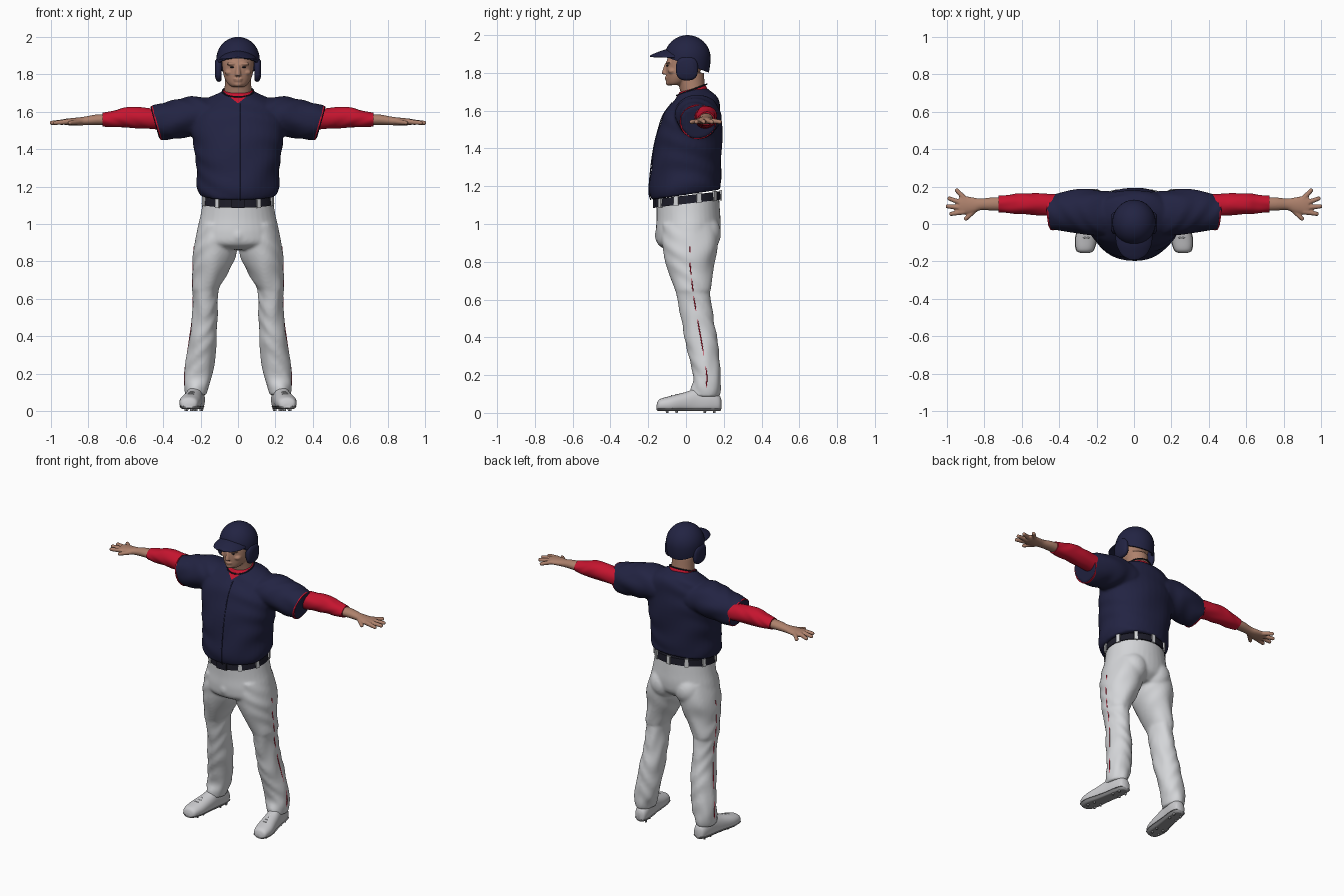
import bpy, bmesh, math
from mathutils import Matrix, Vector

old = bpy.context.scene.objects.get("Cube")
if old:
    bpy.data.objects.remove(old, do_unlink=True)


def material(name, *rgb):
    mat = bpy.data.materials.new(name)
    mat.use_nodes = True
    mat.diffuse_color = (*rgb, 1)
    mat.node_tree.nodes["Principled BSDF"].inputs["Base Color"].default_value = (*rgb, 1)
    return mat


NAVY = material("navy cloth", .016, .017, .055)
RED = material("red cloth", .56, .007, .028)
WHITE = material("white cloth", .66, .67, .69)
SKIN = material("skin", .42, .22, .15)
BLACK = material("black leather", .012, .012, .022)
SHOE = material("shoe leather", .6, .6, .62)
SOLE = material("sole rubber", .3, .3, .31)


def spline(keys, steps):
    """Smooth in-between values of a list of key tuples."""
    rows = [Vector(k) for k in keys]
    last = len(rows) - 1
    for i in range(last):
        a, b, c, d = rows[max(i - 1, 0)], rows[i], rows[i + 1], rows[min(i + 2, last)]
        for s in range(steps):
            t = s / steps
            yield b + (c - a) * (t / 2) + (a * 2 - b * 5 + c * 4 - d) * (t * t / 2) \
                + (b * 3 - a - c * 3 + d) * (t ** 3 / 2)
    yield rows[last]


def loft(bm, axis, keys, side=1, shear=0, folds=0, square=1, steps=6, count=36):
    """Closed skin over ellipses given as (along, centre u, centre v, radius u, radius v)."""
    rings = []
    for along, cu, cv, ru, rv in spline(keys, steps):
        ring = []
        for i in range(count):
            ang = math.tau * i / count
            grow = folds * math.sin(along * 45 + 3 * math.sin(ang * 2 + along * 9))
            c, s = math.cos(ang), math.sin(ang)
            du = math.copysign(abs(c) ** square, c) * (ru + grow)
            dv = math.copysign(abs(s) ** square, s) * (rv + grow)
            a, u, v = along + shear * dv, cu + du, cv + dv
            x, y, z = {"x": (a, u, v), "y": (u, a, v), "z": (u, v, a)}[axis]
            ring.append(bm.verts.new((x * side, y, z)))
        rings.append(ring)
    for lower, upper in zip(rings, rings[1:]):
        for i in range(count):
            j = (i + 1) % count
            bm.faces.new((lower[i], lower[j], upper[j], upper[i]))
    bm.faces.new(rings[0])
    bm.faces.new(rings[-1])
    return [v for ring in rings for v in ring]


def blob(bm, centre, size):
    place = Matrix.Translation(centre) @ Matrix.Diagonal((*size, 1))
    return bmesh.ops.create_uvsphere(bm, u_segments=32, v_segments=20, radius=1, matrix=place)["verts"]


def finish(name, bm, mat, voxel=0, smooth=4, shell=0):
    """Turn the bmesh into an object, fusing its pieces when a voxel size is given."""
    bmesh.ops.recalc_face_normals(bm, faces=bm.faces)
    mesh = bpy.data.meshes.new(name)
    bm.to_mesh(mesh)
    bm.free()
    obj = bpy.data.objects.new(name, mesh)
    bpy.context.scene.collection.objects.link(obj)
    mesh.materials.append(mat)
    if voxel:
        fuse = obj.modifiers.new("fuse", "REMESH")
        fuse.mode, fuse.voxel_size = "VOXEL", voxel
        relax = obj.modifiers.new("relax", "SMOOTH")
        relax.factor, relax.iterations = .5, smooth
    if shell:
        wall = obj.modifiers.new("wall", "SOLIDIFY")
        wall.thickness, wall.offset = shell, -1
    if obj.modifiers:
        graph = bpy.context.evaluated_depsgraph_get()
        baked = bpy.data.meshes.new_from_object(obj.evaluated_get(graph))
        obj.modifiers.clear()
        obj.data = baked
    if not obj.data.materials:
        obj.data.materials.append(mat)
    bpy.ops.object.select_all(action="DESELECT")
    obj.select_set(True)
    bpy.context.view_layer.objects.active = obj
    bpy.ops.object.shade_smooth_by_angle(angle=math.radians(50))
    return obj


def cord(name, points, radius, mat):
    curve = bpy.data.curves.new(name, "CURVE")
    curve.dimensions, curve.bevel_depth, curve.bevel_resolution = "3D", radius, 2
    line = curve.splines.new("POLY")
    line.points.add(len(points) - 1)
    for p, co in zip(line.points, points):
        p.co = (*co, 1)
    obj = bpy.data.objects.new(name, curve)
    bpy.context.scene.collection.objects.link(obj)
    curve.materials.append(mat)


SIDES = (("left", 1), ("right", -1))

# Shirt: torso and both sleeves fused, with the neck opening cut as a red V
torso = [(1.155, 0, 0, .205, .185), (1.2, 0, -.005, .22, .19), (1.3, 0, 0, .222, .188),
         (1.42, 0, .01, .238, .182), (1.52, 0, .02, .25, .168), (1.6, 0, .03, .235, .15),
         (1.66, 0, .045, .18, .118), (1.69, 0, .042, .12, .09), (1.71, 0, .036, .08, .07)]
sleeve = [(.1, .05, 1.57, .12, .1), (.2, .06, 1.577, .122, .106), (.3, .068, 1.565, .117, .102),
          (.4, .065, 1.546, .102, .095), (.445, .063, 1.54, .094, .089)]
bm = bmesh.new()
loft(bm, "z", torso, shear=.15, folds=.003, square=.92)
for _, side in SIDES:
    loft(bm, "x", sleeve, side, shear=.28, folds=.003)
shirt = finish("shirt", bm, NAVY, voxel=.009, smooth=5)
shirt.data.materials.append(RED)
bm = bmesh.new()
bm.from_mesh(shirt.data)
for _, side in SIDES:
    bmesh.ops.bisect_plane(bm, geom=bm.verts[:] + bm.edges[:] + bm.faces[:],
                           plane_co=(0, 0, 1.645), plane_no=(-.8 * side, 0, 1))
for f in bm.faces:
    c = f.calc_center_median()
    if c.z > 1.645 + .8 * abs(c.x) and c.y < .03:
        f.material_index = 1
bm.to_mesh(shirt.data)
bm.free()
front = [(.014, cy - ry - .001, z - .15 * ry) for z, _, cy, _, ry in spline(torso[:-2], 4)]
cord("shirt_placket", front, .003, NAVY)

# Undershirt collar and neck cord
bm = bmesh.new()
loft(bm, "z", [(1.66, 0, .04, .09, .08), (1.705, 0, .036, .081, .074), (1.715, 0, .034, .074, .068)], shear=.25)
finish("undershirt_collar", bm, RED)
ring = [(.083 * math.cos(a), .03 + .08 * math.sin(a), 1.71 + .03 * math.sin(a))
        for a in (math.tau * i / 40 for i in range(41))]
cord("neck_cord", ring, .004, BLACK)

# Arms: sleeve trim, red undersleeve, bare forearm with hand
undersleeve = [(.36, .1, 1.555, .06, .055), (.5, .105, 1.566, .058, .056), (.6, .108, 1.57, .056, .055),
               (.66, .107, 1.562, .05, .045), (.725, .107, 1.558, .043, .036)]
forearm = [(.69, .107, 1.558, .037, .03), (.76, .107, 1.557, .035, .028), (.82, .105, 1.551, .031, .023),
           (.86, .1, 1.548, .042, .021), (.91, .1, 1.546, .05, .018), (.935, .1, 1.546, .044, .014)]
fingers = [((.91, .065), (.985, .053)), ((.92, .088), (1.005, .095)),
           ((.92, .112), (.995, .139)), ((.9, .13), (.952, .185)), ((.84, .085), (.905, .022))]
for label, side in SIDES:
    bm = bmesh.new()
    loft(bm, "x", [(x, y, z, r + .003, q + .003) for x, y, z, r, q in
                   ((.432, .063, 1.541, .094, .089), (.44, .063, 1.54, .093, .088))], side, shear=.28)
    finish(label + "_sleeve_trim", bm, RED)
    bm = bmesh.new()
    loft(bm, "x", undersleeve, side, folds=.0015)
    finish(label + "_undersleeve", bm, RED)
    bm = bmesh.new()
    loft(bm, "x", forearm, side)
    for (x, y), tip in fingers:
        root, end = Vector((x * side, y, 1.547)), Vector((tip[0] * side, tip[1], 1.54))
        for i in range(13):
            r = .0145 - .003 * i / 12
            blob(bm, root.lerp(end, i / 12 * .9), (r, r, r))
    finish(label + "_forearm_and_hand", bm, SKIN, voxel=.0045, smooth=3)

# Head: skull, neck and face features fused
bm = bmesh.new()
loft(bm, "z", [(1.735, 0, -.06, .035, .035), (1.75, 0, -.047, .054, .054), (1.785, 0, -.025, .074, .08),
               (1.83, 0, -.008, .083, .098), (1.88, 0, .005, .086, .102), (1.94, 0, .01, .07, .08)])
loft(bm, "z", [(1.64, 0, .045, .085, .07), (1.7, 0, .036, .073, .066), (1.8, 0, .02, .07, .075)])
loft(bm, "z", [(1.792, 0, -.107, .017, .018), (1.803, 0, -.11, .015, .018), (1.85, 0, -.1, .009, .012)])
blob(bm, (0, -.088, 1.748), (.024, .02, .016))
blob(bm, (0, -.102, 1.775), (.024, .012, .005))
blob(bm, (0, -.1, 1.766), (.021, .012, .005))
for _, side in SIDES:
    blob(bm, (.034 * side, -.094, 1.856), (.028, .014, .009))
    blob(bm, (.045 * side, -.072, 1.81), (.026, .024, .017))
finish("head", bm, SKIN, voxel=.005, smooth=3)
bm = bmesh.new()
for _, side in SIDES:
    blob(bm, (.033 * side, -.099, 1.838), (.011, .007, .004))
finish("eyes", bm, BLACK)

# Helmet: open shell, drooping brim, ear flaps
bm = bmesh.new()
for v in blob(bm, (0, .008, 1.88), (.116, .122, .12)):
    if v.co.z < 1.88:
        v.co.z -= (1.88 - v.co.z) * .7
bmesh.ops.bisect_plane(bm, geom=bm.verts[:] + bm.edges[:] + bm.faces[:], clear_inner=True,
                       plane_co=(0, -.1, 1.882), plane_no=(0, .36, 1))
finish("helmet_shell", bm, NAVY, shell=.012)
bm = bmesh.new()
for v in loft(bm, "y", [(-.06, 0, 1.912, .1, .02), (-.115, 0, 1.908, .092, .014),
                        (-.165, 0, 1.896, .065, .008), (-.19, 0, 1.888, .025, .004)]):
    v.co.z -= 3 * v.co.x ** 2
finish("helmet_brim", bm, NAVY)
for label, side in SIDES:
    bm = bmesh.new()
    loft(bm, "x", [(.088, .005, 1.825, .05, .055), (.1, .005, 1.822, .058, .062),
                   (.115, .005, 1.825, .054, .058), (.124, .005, 1.83, .035, .038)], side, square=.75)
    finish(label + "_ear_flap", bm, NAVY)

# Trousers: hips and legs fused, with side piping
hips = [(1.15, 0, .008, .183, .165), (1.05, 0, .012, .2, .168), (.97, 0, .012, .218, .172),
        (.91, 0, .012, .22, .16), (.875, 0, .015, .15, .11)]
leg = [(1, .115, .015, .09, .14), (.88, .12, .022, .117, .148), (.78, .137, .022, .105, .125),
       (.655, .174, .036, .072, .097), (.63, .174, .038, .067, .092), (.5, .178, .06, .068, .086),
       (.36, .19, .085, .075, .086), (.2, .211, .11, .077, .073), (.13, .222, .105, .064, .081),
       (.085, .226, .1, .055, .075)]
bm = bmesh.new()
loft(bm, "z", hips, shear=.12)
blob(bm, (0, -.115, .94), (.05, .05, .06))
for label, side in SIDES:
    loft(bm, "z", leg, side, folds=.0025)
    blob(bm, (.09 * side, .095, .95), (.09, .09, .1))
    seam = [(side * (x + r - .002), y, z) for z, x, y, r, _ in spline(leg[1:-1], 4)]
    cord(label + "_leg_piping", seam, .003, RED)
finish("trousers", bm, WHITE, voxel=.009, smooth=4)

# Belt with loops and buckle
bm = bmesh.new()
loft(bm, "z", [(1.108, 0, .008, .194, .176), (1.152, 0, .008, .19, .173)], shear=.12, count=48)
finish("belt", bm, BLACK)


def belt_piece(bm, angle, width, height, grow):
    x, y = (.192 + grow) * math.cos(angle), .008 + (.175 + grow) * math.sin(angle)
    turn = math.atan2(math.sin(angle) / .175, math.cos(angle) / .192)
    place = Matrix.Translation((x, y, 1.13 + .12 * y)) @ Matrix.Rotation(turn, 4, "Z")
    bmesh.ops.create_cube(bm, size=1, matrix=place @ Matrix.Diagonal((.012, width, height, 1)))


bm = bmesh.new()
for degrees in (20, 55, 90, 125, 160, 200, 235, 305, 340):
    belt_piece(bm, math.radians(degrees), .024, .054, .001)
finish("belt_loops", bm, WHITE)
bm = bmesh.new()
belt_piece(bm, -math.pi / 2, .07, .05, .003)
finish("belt_buckle", bm, BLACK)

# Shoes: upper, sole, studs and laces
shoe = [(-.155, .262, .03, .02, .015), (-.14, .262, .04, .045, .032), (-.08, .256, .045, .057, .045),
        (0, .242, .055, .051, .056), (.06, .232, .06, .046, .07), (.13, .222, .06, .045, .065),
        (.175, .218, .05, .035, .045), (.187, .217, .045, .015, .025)]
for label, side in SIDES:
    for part, mat, low, high, grow in (("upper", SHOE, .02, 1, 0), ("sole", SOLE, .01, .026, .003)):
        bm = bmesh.new()
        for v in loft(bm, "y", [(y, x, z, r + grow, q) for y, x, z, r, q in shoe], side, square=.9):
            v.co.z = min(max(v.co.z, low), high)
        finish(label + "_shoe_" + part, bm, mat)
    bm = bmesh.new()
    for y in (-.1, -.05, .1, .15):
        for dx in (-.025, .025):
            x = .24 - y * .15 + dx
            bmesh.ops.create_cone(bm, cap_ends=True, segments=10, radius1=.006, radius2=.008, depth=.014,
                                  matrix=Matrix.Translation((x * side, y, .007)))
    finish(label + "_shoe_studs", bm, SOLE)
    for i in range(4):
        y = -.075 + i * .024
        x, top = .254 - i * .004, .092 + i * .005
        lace = [((x + d * .026) * side, y + .01 * d * d, top - .008 * d * d) for d in (-1, -.5, 0, .5, 1)]
        cord(f"{label}_lace_{i + 1}", lace, .004, WHITE)
